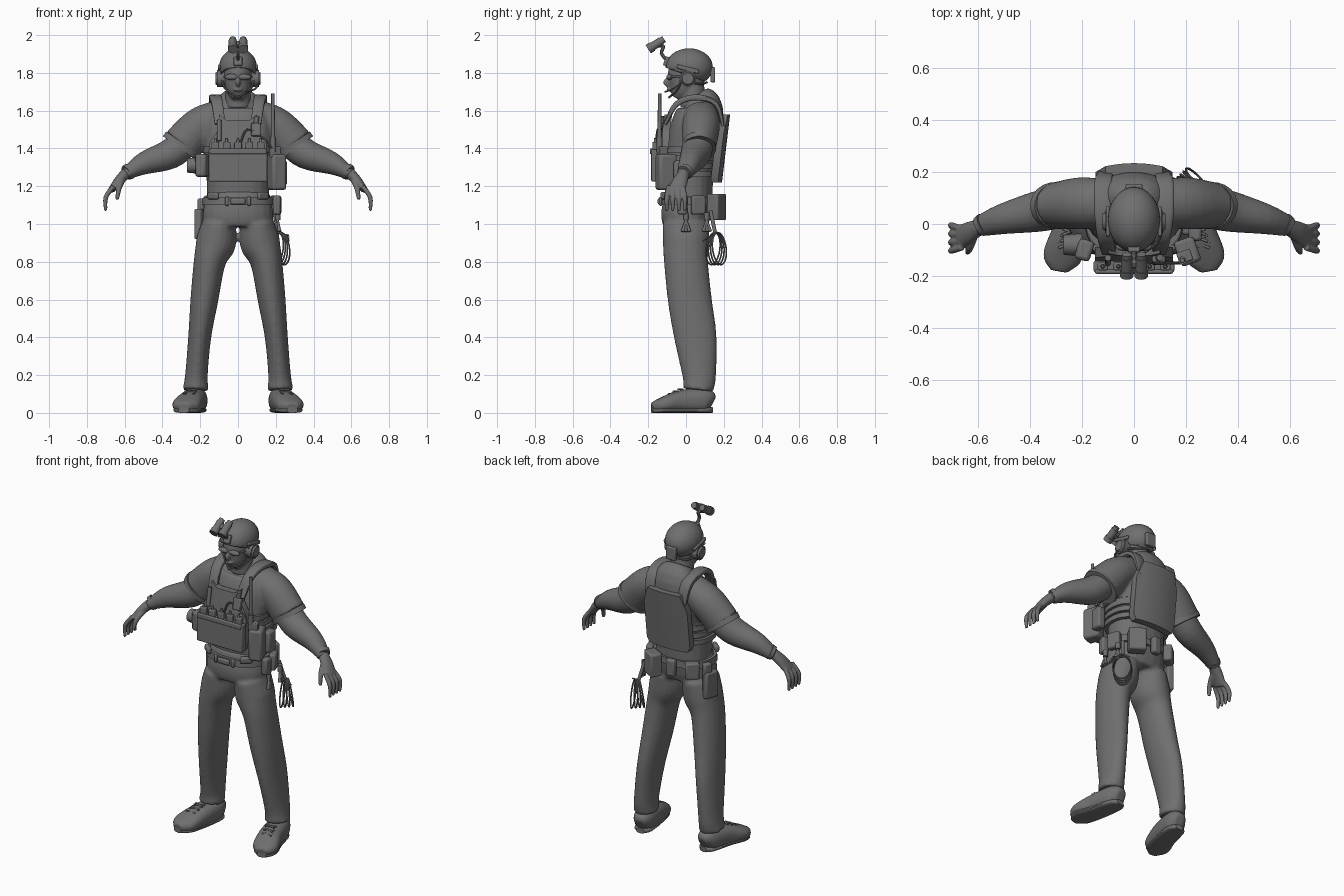
import bpy, bmesh, math
from mathutils import Vector, Euler, Matrix

if "Cube" in bpy.data.objects:
    bpy.data.objects.remove(bpy.data.objects["Cube"])
SHADE = .16
grey = bpy.data.materials.new("plain grey")
grey.use_nodes = True
grey.diffuse_color = (SHADE, SHADE, SHADE, 1)
grey.node_tree.nodes["Principled BSDF"].inputs["Base Color"].default_value = grey.diffuse_color
made = []

def mirror(bm):
    """Add a copy of everything so far on the other side of the body."""
    copy = bmesh.ops.duplicate(bm, geom=bm.verts[:] + bm.edges[:] + bm.faces[:])["geom"]
    bmesh.ops.scale(bm, vec=(-1, 1, 1), verts=[v for v in copy if isinstance(v, bmesh.types.BMVert)])

def finish(bm, name, voxel=0, bevel=0, pair=False):
    if pair:
        mirror(bm)
    bmesh.ops.recalc_face_normals(bm, faces=bm.faces)
    mesh = bpy.data.meshes.new(name)
    bm.to_mesh(mesh)
    bm.free()
    mesh.materials.append(grey)
    ob = bpy.data.objects.new(name, mesh)
    bpy.context.collection.objects.link(ob)
    if voxel:
        blend = ob.modifiers.new("blend", "REMESH")
        blend.mode, blend.voxel_size, blend.use_smooth_shade = "VOXEL", voxel, True
        ob.modifiers.new("soften", "SMOOTH").iterations = 4
    if bevel:
        edge = ob.modifiers.new("rounded edges", "BEVEL")
        edge.width, edge.segments = bevel, 2
    made.append(ob)
    return ob

def spline(stations, steps=4):
    """Smooth curve through stations of position, half width and half depth."""
    p = [Vector((*s, s[-1])[:5]) for s in stations]
    p = [p[0] * 2 - p[1], *p, p[-1] * 2 - p[-2]]
    out = []
    for a, b, c, d in zip(p, p[1:], p[2:], p[3:]):
        for t in (i / steps for i in range(steps)):
            bend = (a * 2 - b * 5 + c * 4 - d) * t + (b * 3 - c * 3 + d - a) * t * t
            out.append(b + (c - a + bend) * t / 2)
    return out + [p[-2]]

def loft(bm, stations, sides=20, power=2, axis="Y"):
    """Skin a smooth path with rounded or squarish cross-sections."""
    path, loops = spline(stations), []
    for i, ring in enumerate(path):
        t = (path[min(i + 1, len(path) - 1)].xyz - path[max(i - 1, 0)].xyz).normalized()
        guide = Vector((0, 1, 0)) if axis == "Y" else Vector((1, 0, 0))
        guide = (guide - t * guide.dot(t)).normalized()
        u, v = (guide.cross(t), guide) if axis == "Y" else (guide, t.cross(guide))
        loop = []
        for k in range(sides):
            angle = math.tau * (k + .5) / sides
            c, s = (math.copysign(abs(w) ** (2 / power), w) for w in (math.cos(angle), math.sin(angle)))
            loop.append(bm.verts.new(ring.xyz + u * c * ring[3] + v * s * ring[4]))
        loops.append(loop)
    for a, b in zip(loops, loops[1:]):
        for k in range(sides):
            bm.faces.new((a[k], a[k - 1], b[k - 1], b[k]))
    bm.faces.new(loops[0])
    bm.faces.new(loops[-1])

def part(name, stations, sides=20, power=2, axis="Y", **options):
    bm = bmesh.new()
    loft(bm, stations, sides, power, axis)
    return finish(bm, name, **options)

def cable(name, points, radius=.006, **options):
    return part(name, [(*p, radius) for p in points], sides=8, axis="X", **options)

def rod(name, start, end, radius, tip=None, **options):
    start, end = Vector(start), Vector(end)
    line = end - start
    place = Matrix.LocRotScale(start + line / 2, line.to_track_quat("Z", "Y"), None)
    bm = bmesh.new()
    bmesh.ops.create_cone(bm, cap_ends=True, segments=16, radius1=radius, radius2=tip or radius,
                          depth=line.length, matrix=place)
    return finish(bm, name, **options)

def box(name, loc, size, lean=0, turn=0, bevel=.006, **options):
    bm = bmesh.new()
    bmesh.ops.create_cube(bm, size=1, matrix=Matrix.LocRotScale(Vector(loc), Euler((lean, 0, turn)), Vector(size)))
    return finish(bm, name, bevel=bevel, **options)

def ball(bm, loc, size):
    place = Matrix.LocRotScale(Vector(loc), None, Vector(size))
    bmesh.ops.create_uvsphere(bm, u_segments=32, v_segments=20, radius=1, matrix=place)

def plate(name, half, y, lean, curve):
    """Vest plate from half of its outline, leaning with height and curved around the body."""
    bm = bmesh.new()
    bm.faces.new([bm.verts.new((x, 0, z)) for x, z in half + [(-x, z) for x, z in reversed(half)]])
    for k in range(-3, 4):
        bmesh.ops.bisect_plane(bm, geom=bm.verts[:] + bm.edges[:] + bm.faces[:],
                               plane_co=(k * .035, 0, 0), plane_no=(1, 0, 0))
    for v in bm.verts:
        v.co.y = y + (v.co.z - 1.4) * lean + curve * v.co.x ** 2
    grown = bmesh.ops.extrude_face_region(bm, geom=bm.faces[:])["geom"]
    bmesh.ops.translate(bm, vec=(0, .04, 0), verts=[v for v in grown if isinstance(v, bmesh.types.BMVert)])
    return finish(bm, name)

BELT = 1.12
def on_belt(name, degrees, wide, deep=.04, tall=.1, drop=.02):
    """Box worn on the belt; zero degrees is the left hip, ninety the back."""
    a = math.radians(degrees)
    spot = ((.19 + deep / 2) * math.cos(a), .01 + (.14 + deep / 2) * math.sin(a), BELT - drop)
    return box(name, spot, (deep, wide, tall), turn=a, bevel=.01)

# Shirt: sleeves and trunk blended together
bm = bmesh.new()
loft(bm, [(.1, .08, 1.58, .08, .09), (.2, .08, 1.52, .1), (.3, .07, 1.415, .108, .09)])
mirror(bm)
loft(bm, [(0, .02, 1.1, .165, .12), (0, .02, 1.3, .17, .13), (0, .055, 1.5, .19, .14),
          (0, .08, 1.62, .14, .115), (0, .05, 1.68, .08, .075)], power=2.3)
finish(bm, "shirt", voxel=.01)
part("sleeve_hems", [(.29, .07, 1.425, .112, .09), (.308, .07, 1.4, .112, .09)], pair=True)
# Bare arms and wristwatches
part("arms", [(.27, .07, 1.44, .08), (.36, .05, 1.37, .08), (.5, .02, 1.32, .06),
              (.6, -.01, 1.26, .03, .04)], voxel=.01, pair=True)
part("watch_bands", [(.575, 0, 1.28, .044), (.592, -.01, 1.27, .04)], pair=True)
# Hands: palm, four curled fingers and a thumb
bm = bmesh.new()
loft(bm, [(.59, -.01, 1.27, .03), (.63, -.03, 1.23, .026, .04), (.67, -.05, 1.18, .018, .045)])
for k in range(4):
    y, spread = -.09 + k * .024, (k - 1.5) * .008
    loft(bm, [(.66, y, 1.2, .013), (.7, y + spread, 1.14, .013), (.7, y + spread, 1.07, .009)], sides=10)
loft(bm, [(.61, -.03, 1.24, .018), (.63, -.09, 1.19, .015), (.64, -.11, 1.13, .01)], sides=10)
finish(bm, "hands", voxel=.005, pair=True)
# Trousers: legs and hips blended together
bm = bmesh.new()
loft(bm, [(.1, 0, 1, .092, .125), (.117, 0, .9, .107, .123), (.15, 0, .8, .085, .117), (.178, .02, .6, .074, .117),
          (.203, .05, .4, .061, .113), (.22, .07, .2, .06, .09), (.224, .065, .12, .07, .08)])
mirror(bm)
loft(bm, [(0, .02, 1.15, .17, .13), (0, 0, 1.05, .188, .133), (0, 0, .99, .18, .12)], power=2.2)
finish(bm, "trousers", voxel=.011)
# Shoes with crossed laces
foot = [(.215, .14, .05, .03, .04), (.22, .1, .065, .06, .065), (.245, -.03, .06, .07, .06),
        (.277, -.13, .04, .074, .04), (.287, -.18, .03, .035, .025)]
part("shoes", foot, power=2.4, axis="X", voxel=.008, pair=True)
part("soles", [(x, y, .015, w - .006, .015) for x, y, z, w, h in foot], power=3, axis="X", pair=True)
for k in range(3):
    middle = Vector((.26, -.08, .1)).lerp((.245, -.03, .125), k / 2)
    for skew in (-.012, .012):
        reach = Vector((.03, skew, 0))
        rod("laces", middle - reach, middle + reach, .005, pair=True)
# Head with nose, mouth and neck
bm = bmesh.new()
loft(bm, [(0, .04, 1.62, .07), (0, .03, 1.76, .063)])
loft(bm, [(0, -.05, 1.665, .03), (0, -.03, 1.7, .058, .065), (0, 0, 1.77, .075, .1), (0, .01, 1.87, .07, .09)])
ball(bm, (0, -.103, 1.75), (.013, .017, .024))
ball(bm, (0, -.09, 1.71), (.024, .015, .008))
finish(bm, "head", voxel=.007)
# Glasses
bm = bmesh.new()
ball(bm, (.034, -.088, 1.778), (.036, .016, .016))
finish(bm, "glasses_lenses", pair=True)
rod("glasses_arms", (.06, -.08, 1.78), (.08, 0, 1.78), .005, pair=True)
# Helmet shell cut along a sloping brim
bm = bmesh.new()
ball(bm, (0, .017, 1.83), (.1, .125, .1))
bmesh.ops.bisect_plane(bm, geom=bm.verts[:] + bm.edges[:] + bm.faces[:], clear_inner=True,
                       plane_co=(0, -.1, 1.825), plane_no=(0, .35, 1))
finish(bm, "helmet").modifiers.new("thickness", "SOLIDIFY").thickness = .012
# Helmet fittings, ear cups and straps
box("helmet_mount_plate", (0, -.1, 1.86), (.045, .03, .05), lean=-.35)
box("helmet_rear_pack", (0, .142, 1.79), (.065, .025, .08))
box("helmet_rails", (.1, .01, 1.82), (.014, .12, .022), lean=-.25, pair=True)
rod("ear_cups", (.07, .01, 1.77), (.11, .01, 1.77), .044, pair=True)
rod("ear_cup_caps", (.105, .01, 1.77), (.12, .01, 1.77), .04, .03, pair=True)
cable("chin_strap", [(.09, -.02, 1.8), (.07, -.04, 1.72), (0, -.09, 1.67)], pair=True)
cable("nape_strap", [(.09, .03, 1.75), (.06, .08, 1.74), (0, .11, 1.75)], pair=True)
cable("microphone_boom", [(.11, -.02, 1.75), (.09, -.07, 1.715), (.04, -.11, 1.7)], .005)
# Twin night-vision tubes on a folding arm
lens, aim = Vector((.028, -.2, 1.925)), Vector((0, .07, .045))
rod("goggle_tubes", lens, lens + aim, .022, pair=True)
rod("goggle_lenses", lens, lens + aim / 3, .026, pair=True)
rod("goggle_eyepieces", lens + aim, lens + aim * 1.2, .018, pair=True)
box("goggle_bridge", (0, -.15, 1.95), (.05, .03, .03), lean=.55)
cable("goggle_arm", [(0, -.15, 1.945), (0, -.12, 1.94), (0, -.13, 1.905), (0, -.105, 1.87)], .01)
# Vest: plates, side bands and shoulder straps
plate("vest_front", [(.15, 1.23), (.15, 1.43), (.105, 1.5), (.1, 1.58), (.06, 1.55)], -.145, .15, .5)
plate("vest_back", [(.13, 1.22), (.147, 1.25), (.147, 1.48), (.11, 1.58)], .172, .12, -1)
for k in range(4):
    z = 1.25 + k * .043
    part("vest_side_band", [(0, .02, z, .187, .143), (0, .02, z + .03, .187, .143)], sides=32, power=2.4)
part("shoulder_straps", [(.095, -.11, 1.53, .028, .01), (.11, -.05, 1.635, .03, .015), (.12, .05, 1.67, .033, .016),
                         (.118, .16, 1.635, .033, .015), (.105, .2, 1.5, .028, .008)],
     sides=12, power=5, axis="X", pair=True)
# Magazine pouch across the front
FRONT = -.163
box("magazine_panel", (0, FRONT, 1.31), (.31, .042, .17))
box("magazine_flap", (0, FRONT - .02, 1.385), (.3, .016, .03))
for k in range(5):
    x = (k - 2) * .06
    box("magazine", (x, FRONT, 1.4), (.04, .03, .07))
    rod("magazine_pull", (x, FRONT, 1.43), (x, FRONT, 1.455), .009, .005)
# Torch, talk switch and cable on the chest
rod("chest_torch", (-.1, -.15, 1.44), (-.1, -.13, 1.55), .012)
box("talk_switch", (.095, -.14, 1.5), (.05, .025, .07), lean=-.2)
rod("talk_button", (.095, -.13, 1.53), (.1, -.13, 1.57), .013)
cable("radio_cable", [(.01, FRONT, 1.42), (.05, -.15, 1.5), (.14, -.15, 1.45), (.18, -.15, 1.4)])
# Radio on the left side, canister pouch on the right
mast = Vector((.185, -.14, 1.38))
box("radio_pouch", (.205, -.105, 1.275), (.08, .1, .19), turn=.35, bevel=.014)
box("radio_body", (.195, -.125, 1.38), (.055, .045, .06), turn=.35)
rod("radio_antenna", mast, mast + Vector((0, 0, .31)), .011, .009)
rod("radio_antenna_base", mast, mast + Vector((0, 0, .08)), .015)
box("left_side_pouch", (.235, -.03, 1.27), (.05, .07, .13), bevel=.012)
box("right_side_pouch", (-.19, -.1, 1.31), (.06, .08, .12), turn=-.3, bevel=.014)
rod("right_canister", (-.2, -.08, 1.31), (-.27, -.08, 1.31), .045, .038)
# Belt with everything worn on it
part("belt", [(0, .01, BELT - .02, .19, .145), (0, .01, BELT + .02, .187, .143)], sides=40, power=2.3)
on_belt("buckle", -90, wide=.08, deep=.02, tall=.035, drop=0)
for side in (-1, 1):
    on_belt("buckle_clip", side * 17 - 90, wide=.022, deep=.02, tall=.05, drop=0)
    on_belt("belt_keeper", side * 40 - 90, wide=.07, deep=.025, tall=.04, drop=-.03)
on_belt("rear_pouch", 60, wide=.1, deep=.07, tall=.14, drop=.03)
on_belt("rear_small_pouch", 95, wide=.055)
on_belt("left_hip_pouch", 20, wide=.075)
on_belt("left_front_pouch", -10, wide=.05)
on_belt("right_hip_pouch", 130, wide=.08, deep=.05)
on_belt("holster", 165, wide=.09, tall=.16, drop=.12)
on_belt("holster_grip", 158, wide=.05, deep=.035, tall=.07, drop=.02)
# Tassels on the left hip
for y in (0, .11):
    knot = Vector((.21, y, 1.02))
    rod("tassel_knot", knot + Vector((0, 0, .04)), knot, .014)
    for sway in (-.018, 0, .018):
        rod("tassel_strand", knot, knot + Vector((.01, sway, -.06)), .006, .01)
# Bundle of hanging cuff loops, splayed towards the bottom
rod("loop_hanger", (.19, .13, 1.07), (.215, .155, .95), .01)
for k in range(4):
    ring = []
    for a in (math.tau * i / 16 for i in range(17)):
        across, splay = .036 * math.sin(a), (k - 1.5) * (.011 - .006 * math.cos(a))
        ring.append((.22 + across + splay, .16 - across + splay, .87 + .085 * math.cos(a)))
    cable("cuff_loop", ring, .0045)
    rod("loop_tail", (.22, .15, .95), (.27, .09 + k * .015, .91 + k * .01), .004)
# Smooth shading that keeps hard edges
bpy.ops.object.select_all(action="DESELECT")
for ob in made:
    ob.select_set(True)
bpy.context.view_layer.objects.active = made[0]
bpy.ops.object.shade_smooth_by_angle(angle=math.radians(40))
